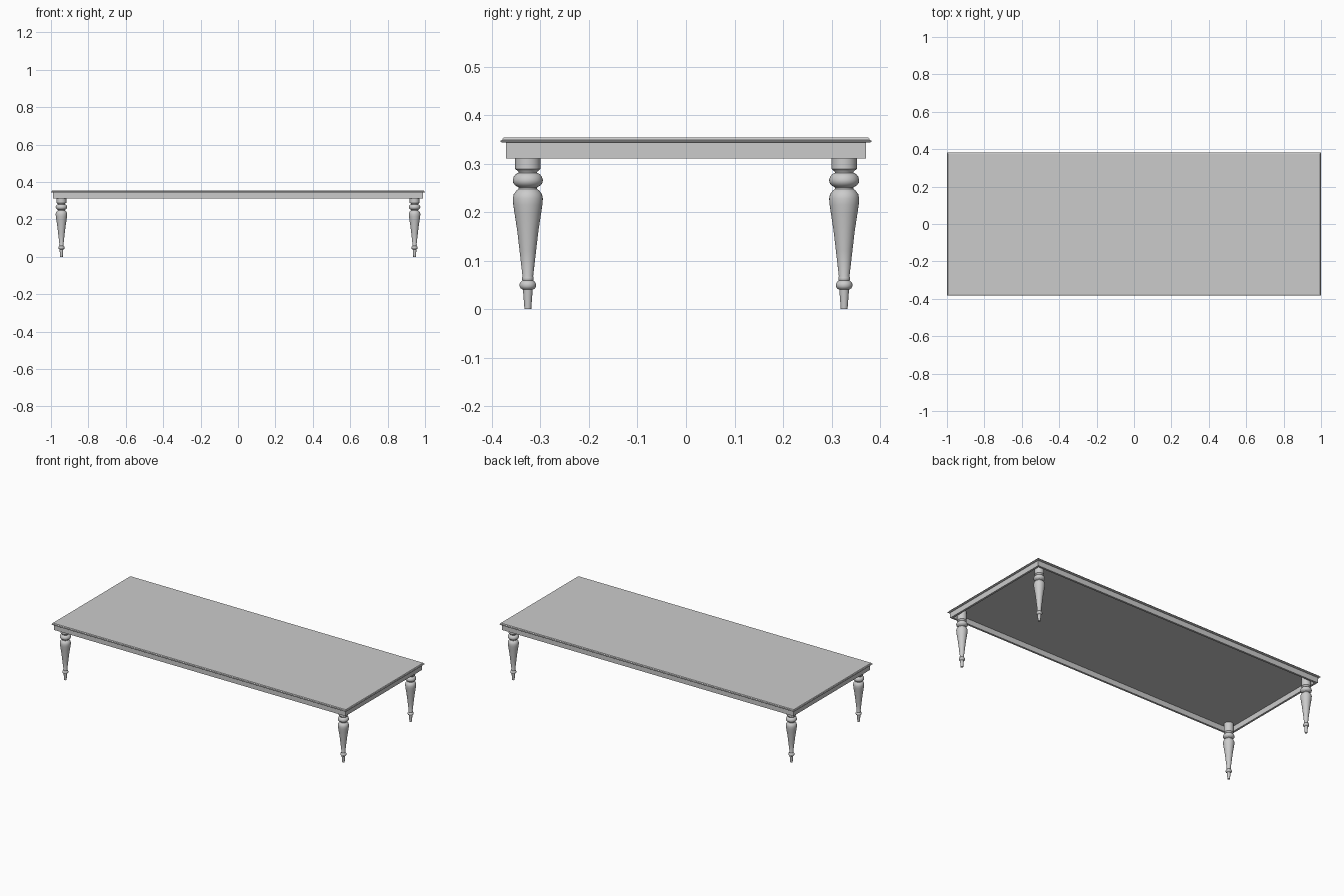
import bpy, bmesh, math

cube = bpy.data.objects.get("Cube")
if cube:
    bpy.data.objects.remove(cube, do_unlink=True)

grey = bpy.data.materials.new("light_grey")
grey.use_nodes = True
grey.diffuse_color = (0.6, 0.6, 0.6, 1)
grey.node_tree.nodes["Principled BSDF"].inputs["Base Color"].default_value = (0.6, 0.6, 0.6, 1)


def finish(name, bm, smooth=False):
    bmesh.ops.recalc_face_normals(bm, faces=bm.faces)
    mesh = bpy.data.meshes.new(name)
    bm.to_mesh(mesh)
    bm.free()
    mesh.materials.append(grey)
    obj = bpy.data.objects.new(name, mesh)
    bpy.context.collection.objects.link(obj)
    if smooth:
        bpy.ops.object.select_all(action='DESELECT')
        obj.select_set(True)
        bpy.context.view_layer.objects.active = obj
        bpy.ops.object.shade_smooth_by_angle(angle=math.radians(40))
    return obj


def loft(bm, rings, closed=False):
    """Bridge consecutive rings; cap the ends, or join last to first."""
    rings = [[bm.verts.new(p) for p in ring] for ring in rings]
    pairs = list(zip(rings, rings[1:]))
    if closed:
        pairs.append((rings[-1], rings[0]))
    else:
        bm.faces.new(rings[0])
        bm.faces.new(rings[-1])
    for a, b in pairs:
        for i in range(len(a)):
            j = (i + 1) % len(a)
            bm.faces.new((a[i], a[j], b[j], b[i]))


def rectangle(inset, z):
    x, y = 1 - inset, 0.382 - inset
    return [(-x, -y, z), (x, -y, z), (x, y, z), (-x, y, z)]


# Table top with a moulded edge: (inset, height)
bm = bmesh.new()
edge = [(0.003, 0.343), (0, 0.345), (0, 0.347), (0.004, 0.349),
        (0.004, 0.351), (0.006, 0.354)]
loft(bm, [rectangle(i, z) for i, z in edge])
finish("table_top", bm)

# Apron: a hollow frame below the top
bm = bmesh.new()
frame = [(0.011, 0.344), (0.011, 0.311), (0.023, 0.311), (0.023, 0.344)]
loft(bm, [rectangle(i, z) for i, z in frame], closed=True)
finish("apron", bm)

# Turned leg: (radius, height)
turning = [(0.007, 0), (0.010, 0.040), (0.015, 0.043), (0.017, 0.047),
           (0.017, 0.052), (0.015, 0.056), (0.011, 0.059), (0.012, 0.061),
           (0.012, 0.065), (0.011, 0.068), (0.017, 0.120), (0.022, 0.163),
           (0.027, 0.195), (0.030, 0.215), (0.031, 0.228), (0.029, 0.237),
           (0.024, 0.244), (0.019, 0.248), (0.019, 0.251), (0.026, 0.255),
           (0.030, 0.260), (0.031, 0.266), (0.029, 0.273), (0.025, 0.278),
           (0.019, 0.281), (0.020, 0.284), (0.026, 0.289), (0.026, 0.344)]
SIDES = 32
for side, sx in (("left", 1), ("right", -1)):
    for end, sy in (("front", -1), ("back", 1)):
        bm = bmesh.new()
        loft(bm, [[(r * math.cos(math.tau * k / SIDES), r * math.sin(math.tau * k / SIDES), z)
                   for k in range(SIDES)] for r, z in turning])
        leg = finish(f"{end}_{side}_leg", bm, smooth=True)
        leg.location = (sx * 0.944, sy * 0.326, 0)
